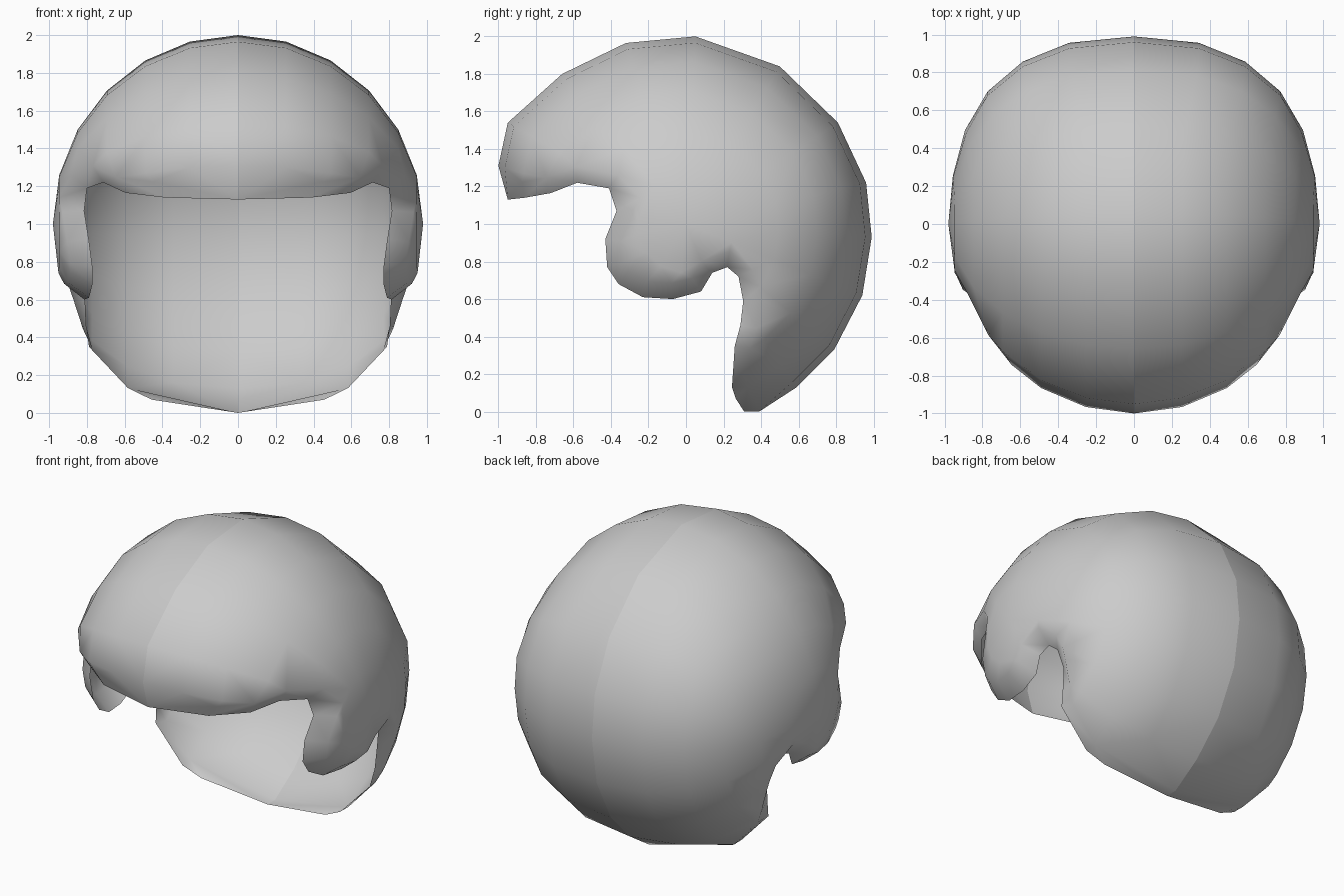
import bpy, bmesh
from math import cos, sin, radians
from mathutils import Vector
from mathutils.geometry import delaunay_2d_cdt, intersect_line_line_2d, intersect_point_line

if "Cube" in bpy.data.objects:
    bpy.data.objects.remove(bpy.data.objects["Cube"])

# Centre-line profile in (y, z), from under the nape up over the crown to the brow
PROFILE = [(.31, 0), (.39, 0), (.59, .13), (.79, .33), (.94, .62), (.99, .93), (.96, 1.22),
           (.81, 1.54), (.5, 1.84), (.05, 2), (-.32, 1.965), (-.66, 1.8), (-.95, 1.54),
           (-1, 1.31), (-.95, 1.13)]
# Face opening, side tab and ear notch, from brow back down to the nape
OPENING = [(-.95, 1.13), (-.86, 1.14), (-.72, 1.165), (-.58, 1.22), (-.41, 1.19), (-.37, 1.07),
           (-.43, .92), (-.42, .77), (-.36, .68), (-.23, .61), (-.07, .6), (.08, .64),
           (.14, .74), (.22, .77), (.28, .72), (.305, .59), (.29, .46), (.26, .35),
           (.245, .13), (.265, .07), (.31, 0)]
# Imaginary front that completes the skull shape
FRONT = [(-.97, .8), (-.82, .42), (-.52, .13), (-.1, 0)]
profile = [Vector(p) for p in PROFILE]
opening = [Vector(p) for p in OPENING]
skull = profile + [Vector(p) for p in FRONT]
outline = profile + opening[1:-1]
CENTRE = Vector((0, 1))


def edge_distance(p):
    best = 9
    for a, b in zip(opening, opening[1:]):
        q, t = intersect_point_line(p, a, b)
        q = a.lerp(b, min(1, max(0, t)))
        best = min(best, (p - q.to_2d()).length)
    return best


def inside(p):
    hit = False
    for a, b in zip(outline, outline[1:] + outline[:1]):
        if (a.y > p.y) != (b.y > p.y) and p.x < a.x + (p.y - a.y) * (b.x - a.x) / (b.y - a.y):
            hit = not hit
    return hit


def half_width(p):
    """Half width of the shell at a side-view point, turned in along the opening."""
    d = p - CENTRE
    r = 0
    if d.length > 1e-5:
        far = CENTRE + d.normalized() * 3
        for a, b in zip(skull, skull[1:] + skull[:1]):
            h = intersect_line_line_2d(CENTRE, far, a, b)
            if h:
                r = min(1, d.length / (h - CENTRE).length)
                break
        else:
            r = 1
    n = 2 + .4 * min(1, max(0, (p.x + (1 - p.y) * .5) / .6))
    turn = .1 * min(1, max(0, (p.y - .25) / .35))
    turn *= max(0, 1 - edge_distance(p) / .12) ** 2
    return .98 * max(0, 1 - r ** n) ** (1 / n) * (1 - turn)


# Side-view points: outline, a row inset from the opening, and rings round the side
points = list(outline)
for a, b, c in zip(opening, opening[1:], opening[2:]):
    t = (c - a).normalized()
    p = b + Vector((-t.y, t.x)) * .085
    if inside(p) and edge_distance(p) > .06 and all((p - q).length > .04 for q in points):
        points.append(p)
for k in range(1, 6):
    for s in skull:
        p = CENTRE + (s - CENTRE) * cos(radians(15 * k))
        if inside(p) and edge_distance(p) > .1 and all((p - q).length > .03 for q in points):
            points.append(p)
points.append(CENTRE.copy())

# Triangulate inside the outline and lift to the curved side
cv, ce, cf, *rest = delaunay_2d_cdt(points, [], [list(range(len(outline)))], 1, 1e-5)
bm = bmesh.new()
ids = []
for p in cv:
    on_midline = any((p - q).length < 1e-4 for q in profile)
    ids.append(bm.verts.new((0 if on_midline else half_width(p), p.x, p.y)))
for f in cf:
    bm.faces.new([ids[i] for i in f])
bmesh.ops.delete(bm, geom=[v for v in bm.verts if not v.link_faces], context='VERTS')
for f in bm.faces:
    f.normal_update()
    if f.normal.x < 0:
        f.normal_flip()
    f.smooth = True
mesh = bpy.data.meshes.new("helmet_shell")
bm.to_mesh(mesh)
bm.free()
shell = bpy.data.objects.new("helmet_shell", mesh)
bpy.context.collection.objects.link(shell)

# Mirror the half; the seam stays unmerged to keep the crease down the middle
mirror = shell.modifiers.new("mirror", 'MIRROR')
mirror.use_mirror_merge = False
